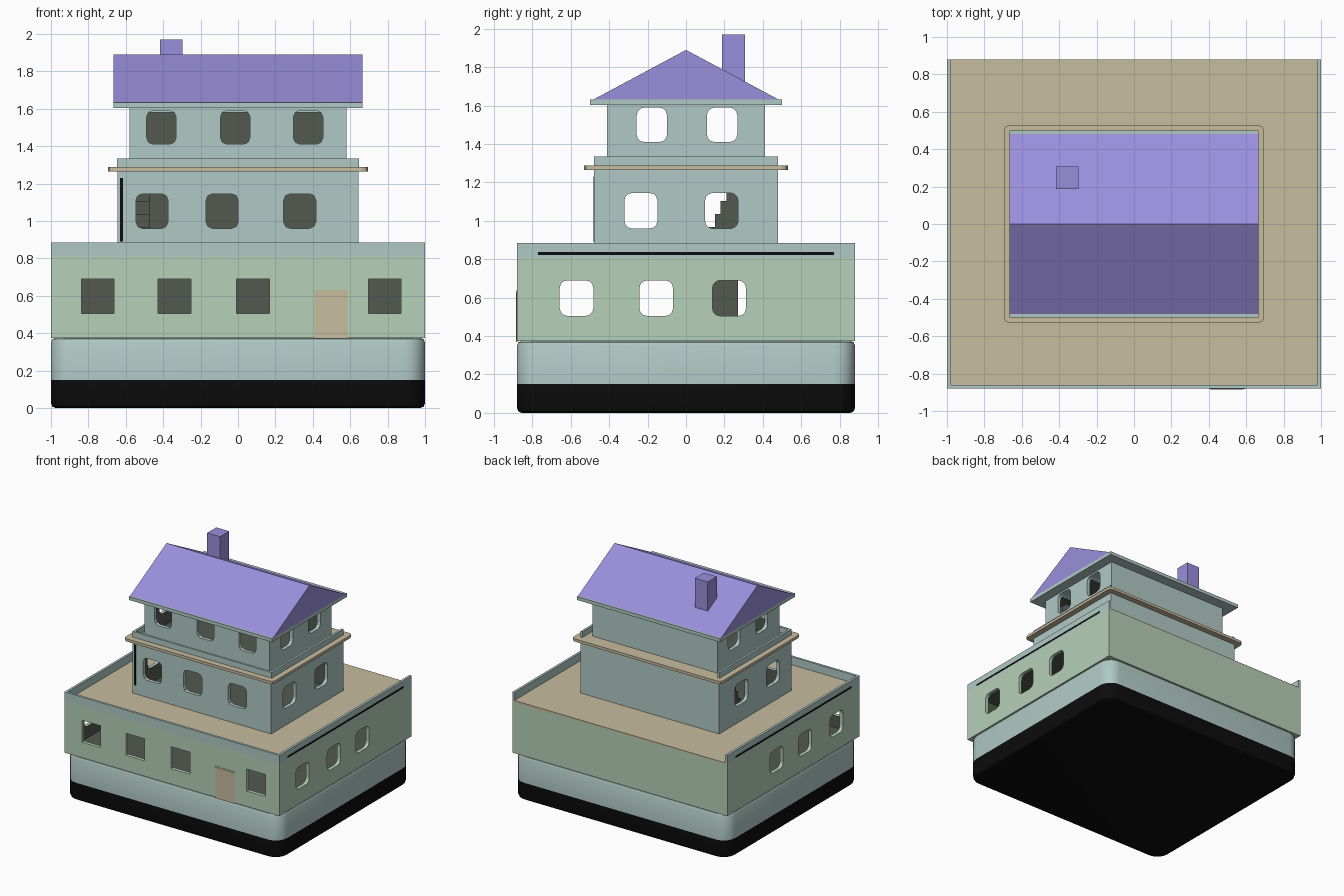
import bpy, bmesh
from mathutils import Vector

if "Cube" in bpy.data.objects:
    bpy.data.objects.remove(bpy.data.objects["Cube"])


def material(name, srgb):
    lin = [((c / 255 + 0.055) / 1.055) ** 2.4 for c in srgb] + [1]
    m = bpy.data.materials.new(name)
    m.use_nodes = True
    m.diffuse_color = lin
    m.node_tree.nodes["Principled BSDF"].inputs["Base Color"].default_value = lin
    return m


TEAL = material("pale teal", (176, 201, 197))
GREEN = material("pale green", (182, 208, 184))
BEIGE = material("beige", (199, 188, 159))
PURPLE = material("purple", (154, 143, 220))
BLACK = material("black", (12, 12, 12))
DARK = material("dark interior", (82, 88, 78))


def add_box(bm, x, y, z, axis=None, radius=0, segments=2):
    """Box from three (low, high) ranges; edges along axis may be rounded."""
    verts = bmesh.ops.create_cube(bm, size=1)["verts"]
    for v in verts:
        v.co = Vector([(r[0] + r[1]) / 2 + c * (r[1] - r[0])
                       for r, c in zip((x, y, z), v.co)])
    faces = list({f for v in verts for f in v.link_faces})
    if axis is not None:
        edges = [e for e in {e for f in faces for e in f.edges}
                 if abs((e.verts[0].co - e.verts[1].co).normalized()[axis]) > 0.9]
        bmesh.ops.bevel(bm, geom=edges, offset=radius, segments=segments,
                        profile=0.5, affect='EDGES')
    return faces


def finish(bm, name, *mats):
    mesh = bpy.data.meshes.new(name)
    bm.to_mesh(mesh)
    bm.free()
    for m in mats:
        mesh.materials.append(m)
    ob = bpy.data.objects.new(name, mesh)
    bpy.context.collection.objects.link(ob)
    return ob


def box(name, mat, x, y, z, **kw):
    bm = bmesh.new()
    add_box(bm, x, y, z, **kw)
    return finish(bm, name, mat)


def sym(a):
    return (-a, a)


def storey(name, mat, hx, hy, z, front, side, win_z, size, square_front=False):
    """Hollow storey with window holes through the front and both sides."""
    t = 0.03
    bm = bmesh.new()
    add_box(bm, sym(hx), sym(hy), z)
    inner = add_box(bm, sym(hx - t), sym(hy - t), (z[0] + t, z[1] - t))
    for f in inner:
        f.material_index = 1
    bmesh.ops.reverse_faces(bm, faces=inner)
    wall = finish(bm, name, mat, DARK)
    h = size / 2
    for i, c in enumerate(front + side):
        span = (c - h, c + h)
        bm = bmesh.new()
        if i < len(front):
            kw = {} if square_front else dict(axis=1, radius=0.035)
            add_box(bm, span, (-hy - 0.1, -hy + 0.1), win_z, **kw)
        else:
            add_box(bm, (-2, 2), span, win_z, axis=0, radius=0.04, segments=3)
        cutter = finish(bm, "window_cutter", mat)
        cutter.hide_render = True
        mod = wall.modifiers.new("window", 'BOOLEAN')
        mod.operation = 'DIFFERENCE'
        mod.solver = 'EXACT'
        mod.object = cutter
        deps = bpy.context.evaluated_depsgraph_get()
        cut = bpy.data.meshes.new_from_object(wall.evaluated_get(deps))
        wall.modifiers.clear()
        wall.data = cut
        bpy.data.objects.remove(cutter)
    return wall


def parapet(name, hx, hy, z, t):
    """Low wall round the front and sides, open at the back."""
    bm = bmesh.new()
    add_box(bm, sym(hx), (-hy, -hy + t), z)
    for s in (-1, 1):
        add_box(bm, sorted((s * hx, s * (hx - t))), (-hy + t, hy), z)
    return finish(bm, name, TEAL)


def stairs(name, x, y, z, steps):
    bm = bmesh.new()
    dy, dz = (y[1] - y[0]) / steps, (z[1] - z[0]) / steps
    for i in range(steps):
        add_box(bm, x, (y[0] + i * dy, y[0] + (i + 1) * dy), (z[0], z[0] + (i + 1) * dz))
    return finish(bm, name, DARK)


# Hull with rounded corners, black below the waterline
bm = bmesh.new()
add_box(bm, sym(1), sym(0.88), (0, 0.375), axis=2, radius=0.11, segments=5)
rims = [e for e in bm.edges if abs(e.verts[0].co.z - e.verts[1].co.z) < 0.001]
bmesh.ops.bevel(bm, geom=rims, offset=0.025, segments=2, profile=0.5, affect='EDGES')
bmesh.ops.bisect_plane(bm, geom=bm.verts[:] + bm.edges[:] + bm.faces[:],
                       plane_co=(0, 0, 0.15), plane_no=(0, 0, 1))
for f in bm.faces:
    f.material_index = int(f.calc_center_median().z < 0.15)
    f.smooth = True
hull = finish(bm, "hull", TEAL, BLACK)
bpy.context.view_layer.objects.active = hull
hull.select_set(True)
bpy.ops.object.shade_smooth_by_angle(angle=0.6)

# Three storeys
storey("lower_storey", GREEN, 1, 0.88, (0.375, 0.81), [-0.75, -0.34, 0.08, 0.785],
       [-0.57, -0.155, 0.225], (0.505, 0.69), 0.175, True)
storey("middle_storey", TEAL, 0.645, 0.48, (0.8, 1.268), [-0.46, -0.085, 0.33],
       [-0.235, 0.185], (0.96, 1.145), 0.172)
storey("upper_storey", TEAL, 0.58, 0.412, (1.27, 1.61), [-0.41, -0.015, 0.375],
       [-0.178, 0.188], (1.41, 1.59), 0.158)

# Decks and parapets
box("lower_deck", BEIGE, sym(0.98), (-0.86, 0.88), (0.8, 0.818))
parapet("lower_parapet", 1, 0.88, (0.81, 0.885), 0.02)
box("upper_deck", BEIGE, sym(0.695), sym(0.53), (1.264, 1.287), axis=2, radius=0.03)
parapet("upper_parapet", 0.648, 0.478, (1.285, 1.335), 0.018)

# Drain slots and corner slit
for s, side in ((-1, "left"), (1, "right")):
    box(side + "_drain_slot", BLACK, sorted((s * 0.998, s * 1.001)), sym(0.77), (0.822, 0.838))
box("corner_slit", BLACK, (-0.63, -0.615), (-0.482, -0.478), (0.89, 1.23))

# Door
box("door_frame", GREEN, (0.4, 0.595), (-0.882, -0.878), (0.376, 0.64))
box("door", BEIGE, (0.41, 0.585), (-0.885, -0.878), (0.37, 0.63))

# Interior stairs
stairs("lower_stairs", (-0.64, -0.45), (-0.12, 0.27), (0.4, 0.785), 8)
stairs("middle_stairs", (-0.59, -0.47), (0.09, 0.27), (0.83, 1.24), 6)

# Roof with eaves board and chimney
box("eaves", TEAL, sym(0.665), sym(0.5), (1.603, 1.632))
bm = bmesh.new()
ends = [[bm.verts.new((x, y, z)) for y, z in ((-0.485, 1.63), (0.485, 1.63), (0, 1.89))]
        for x in sym(0.665)]
bm.faces.new(ends[0])
bm.faces.new(ends[1])
for i in range(3):
    j = (i + 1) % 3
    bm.faces.new((ends[0][i], ends[0][j], ends[1][j], ends[1][i]))
bmesh.ops.recalc_face_normals(bm, faces=bm.faces[:])
finish(bm, "roof", PURPLE)
box("chimney", PURPLE, (-0.418, -0.298), (0.188, 0.308), (1.68, 1.97))
